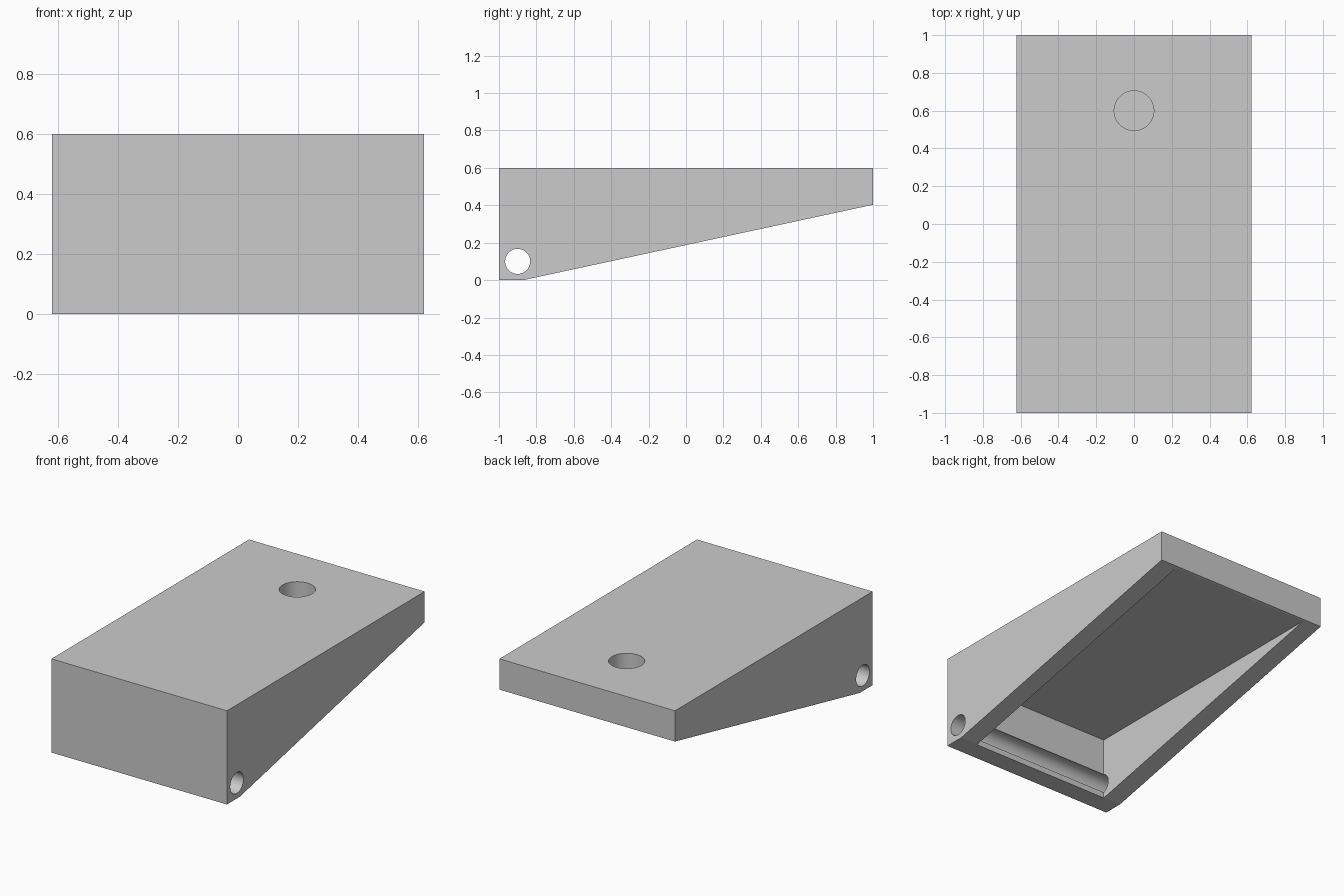
import bpy
import bmesh
import math
from mathutils import Matrix, Vector

old = bpy.data.objects.get("Cube")
if old:
    bpy.data.objects.remove(old, do_unlink=True)

HALF_WIDTH = 0.622
HEIGHT = 0.6
WALL = 0.125
CEILING = 0.4

grey = bpy.data.materials.new("plain grey")
grey.use_nodes = True
grey.diffuse_color = (0.6, 0.6, 0.6, 1)
grey.node_tree.nodes["Principled BSDF"].inputs["Base Color"].default_value = (0.6, 0.6, 0.6, 1)


def add_object(name, bm):
    bmesh.ops.recalc_face_normals(bm, faces=bm.faces)
    mesh = bpy.data.meshes.new(name)
    bm.to_mesh(mesh)
    bm.free()
    mesh.materials.append(grey)
    obj = bpy.data.objects.new(name, mesh)
    bpy.context.collection.objects.link(obj)
    return obj


def prism(name, profile, half_width):
    """Extrude a side profile of (y, z) points across the width."""
    bm = bmesh.new()
    face = bm.faces.new([bm.verts.new((-half_width, y, z)) for y, z in profile])
    new = bmesh.ops.extrude_face_region(bm, geom=[face])["geom"]
    verts = [v for v in new if isinstance(v, bmesh.types.BMVert)]
    bmesh.ops.translate(bm, verts=verts, vec=(2 * half_width, 0, 0))
    return add_object(name, bm)


def cylinder(name, radius, length, centre, turn=0):
    bm = bmesh.new()
    matrix = Matrix.Translation(Vector(centre)) @ Matrix.Rotation(turn, 4, "Y")
    bmesh.ops.create_cone(bm, cap_ends=True, segments=64, radius1=radius,
                          radius2=radius, depth=length, matrix=matrix)
    return add_object(name, bm)


# Wedge body with a short flat foot at the front
body = prism("wedge_body", [(-1, 0), (-0.87, 0), (1, 0.403), (1, HEIGHT), (-1, HEIGHT)],
             HALF_WIDTH)

# Underside pocket, running out where its flat ceiling meets the slope
front = -1 + WALL
pocket = prism("pocket_cutter", [(front, -0.2), (0.995, -0.2), (0.995, CEILING), (front, CEILING)],
               HALF_WIDTH - WALL)

# Hinge pin bore through both sides, and the blind round hole in the top
bore = cylinder("hinge_bore_cutter", 0.067, 2, (0, -0.9, 0.1), math.pi / 2)
depth = 0.15
top_hole = cylinder("top_hole_cutter", 0.105, 2 * depth, (0, 0.6, HEIGHT))

# Cut the openings and discard the cutters
bpy.context.view_layer.objects.active = body
for cutter in (pocket, bore, top_hole):
    cutter.hide_render = True
    cut = body.modifiers.new(cutter.name, "BOOLEAN")
    cut.operation = "DIFFERENCE"
    cut.solver = "EXACT"
    cut.object = cutter
    bpy.ops.object.modifier_apply(modifier=cut.name)
    bpy.data.objects.remove(cutter, do_unlink=True)

# Smooth round walls, crisp edges elsewhere
bpy.ops.object.select_all(action="DESELECT")
body.select_set(True)
bpy.ops.object.shade_smooth_by_angle(angle=math.radians(10))
